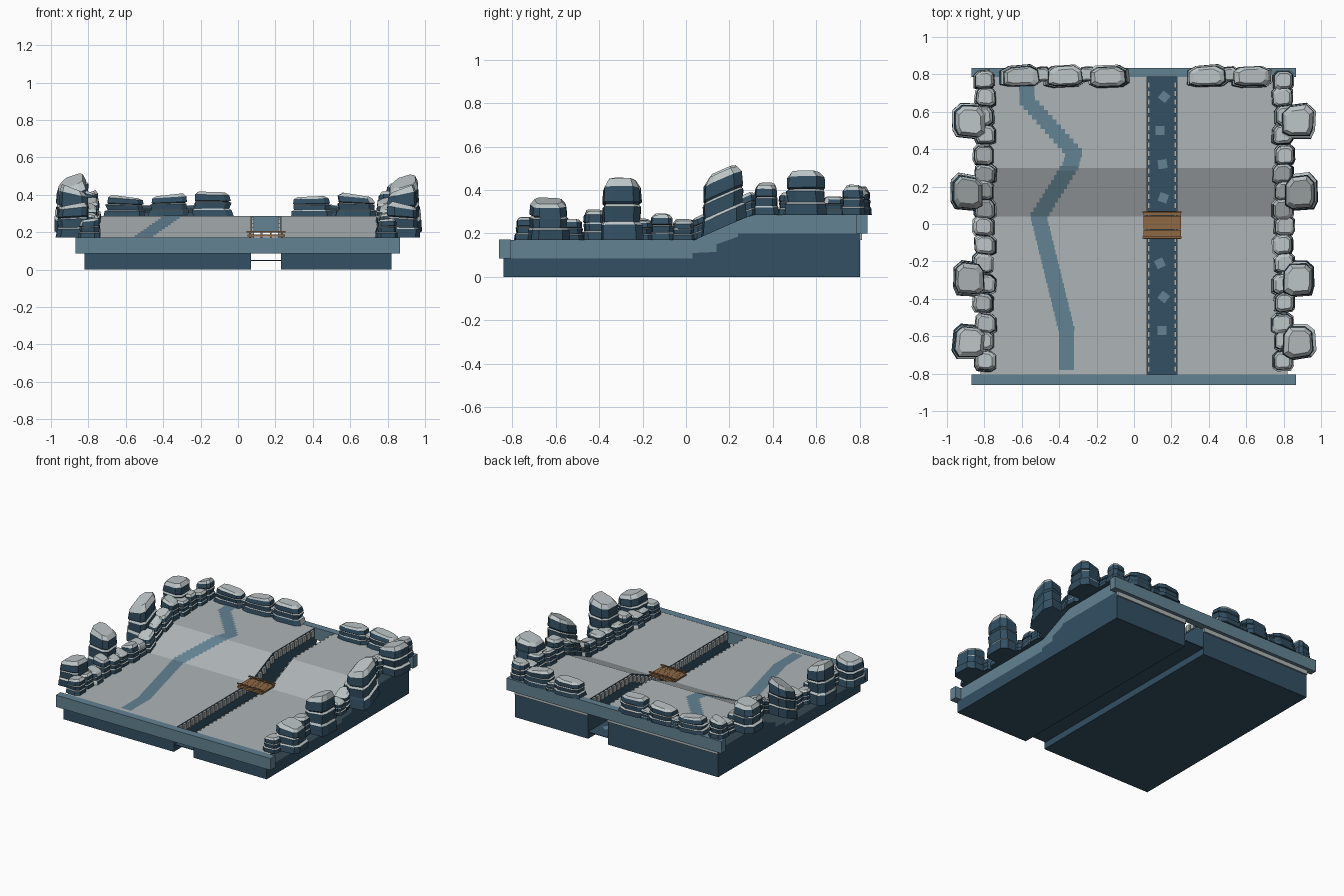
import bpy, bmesh, math, random
from mathutils import Vector

if "Cube" in bpy.data.objects:
    bpy.data.objects.remove(bpy.data.objects["Cube"])

random.seed(4)


def material(name, rgb):
    m = bpy.data.materials.new(name)
    m.diffuse_color = (*rgb, 1)
    m.use_nodes = True
    m.node_tree.nodes["Principled BSDF"].inputs["Base Color"].default_value = m.diffuse_color
    return m


GREY = material("pale stone", (0.42, 0.46, 0.47))
CAP = material("light rock", (0.50, 0.55, 0.56))
MID = material("slate blue", (0.125, 0.225, 0.29))
DARK = material("deep blue", (0.033, 0.08, 0.125))
WOOD = material("brown wood", (0.27, 0.14, 0.06))


def ground(y):
    """Height of the floor: low front, ramp, high back."""
    return 0.17 + 0.115 * min(1, max(0, (y - 0.04) / 0.26))


def finish(name, bm, mats, rule=None):
    bmesh.ops.recalc_face_normals(bm, faces=bm.faces)
    bm.normal_update()
    if rule:
        for f in bm.faces:
            f.material_index = rule(f)
    me = bpy.data.meshes.new(name)
    bm.to_mesh(me)
    bm.free()
    for m in mats:
        me.materials.append(m)
    ob = bpy.data.objects.new(name, me)
    bpy.context.collection.objects.link(ob)
    return ob


def add_box(bm, x0, x1, y0, y1, z0, z1):
    vs = bmesh.ops.create_cube(bm, size=1)["verts"]
    for v in vs:
        v.co = Vector(((x0 + x1) / 2 + v.co.x * (x1 - x0),
                       (y0 + y1) / 2 + v.co.y * (y1 - y0),
                       (z0 + z1) / 2 + v.co.z * (z1 - z0)))


def boxes(name, dims, mat):
    bm = bmesh.new()
    for d in dims:
        add_box(bm, *d)
    return finish(name, bm, [mat])


def prism(name, profile, x0, x1, mats, rule=None):
    """Extrude a side profile of (y, z) points along x."""
    bm = bmesh.new()
    a = [bm.verts.new((x0, y, z)) for y, z in profile]
    b = [bm.verts.new((x1, y, z)) for y, z in profile]
    n = len(profile)
    bm.faces.new(a)
    bm.faces.new(b[::-1])
    for i in range(n):
        bm.faces.new((a[i], b[i], b[(i + 1) % n], a[(i + 1) % n]))
    return finish(name, bm, mats, rule)


# Stepped foundation and the floor resting on it, both split by the channel
steps = [(-0.84, 0.085), (0.03, 0.085), (0.03, 0.11), (0.14, 0.115),
         (0.14, 0.15), (0.24, 0.185), (0.24, 0.20), (0.80, 0.20)]
floor_top = [(0.80, 0.285), (0.30, 0.285), (0.04, 0.17), (-0.84, 0.17)]


def floor_rule(f):
    if f.normal.z > 0.5:
        return 0
    x = f.calc_center_median().x
    return 2 if abs(f.normal.x) > 0.5 and 0 < x < 0.3 else 1


for side, x0, x1 in (("left", -0.82, 0.07), ("right", 0.23, 0.82)):
    prism(side + "_foundation", [(-0.84, 0), *steps, (0.80, 0)], x0, x1, [DARK])
    prism(side + "_floor", steps + floor_top, x0, x1, [GREY, MID, DARK], floor_rule)

# Front and back rims, with a pale ledge under the back one
boxes("front_rim", [(-0.87, 0.865, -0.86, -0.805, 0.085, 0.171)], MID)
boxes("back_rim", [(-0.87, 0.865, 0.785, 0.835, 0.20, 0.287)], MID)
boxes("back_ledge", [(-0.82, 0.07, 0.80, 0.81, 0.17, 0.20),
                     (0.23, 0.82, 0.80, 0.81, 0.17, 0.20)], GREY)

# Water in the channel and drifting square ripples
boxes("water", [(0.07, 0.23, -0.83, 0.80, 0.047, 0.051)], DARK)
bm = bmesh.new()
for i, y in enumerate((-0.57, -0.39, -0.21, 0.14, 0.32, 0.50, 0.68)):
    t = math.radians(45 + (0, 52, 27, 70, 8)[i % 5])
    x = 0.15 + 0.012 * math.sin(i * 2.3)
    bm.faces.new([bm.verts.new((x + 0.034 * math.cos(t + k * math.pi / 2),
                                y + 0.034 * math.sin(t + k * math.pi / 2), 0.054))
                  for k in range(4)])
finish("ripples", bm, [MID])

# Short stones lining both banks
bank = []
for i in range(34):
    y = -0.79 + i * 0.046
    for x in (0.072, 0.214):
        z = ground(y)
        bank.append((x, x + 0.014, y, y + 0.032, z - 0.05, z - 0.004))
boxes("bank_stones", bank, GREY)

# Winding path made of stepped rows that follow the floor
route = [(-0.36, -0.78), (-0.36, -0.57), (-0.51, 0.04), (-0.34, 0.31),
         (-0.32, 0.38), (-0.57, 0.66), (-0.575, 0.76)]
bm = bmesh.new()
for (xa, ya), (xb, yb) in zip(route, route[1:]):
    n = max(2, round((yb - ya) / 0.025))
    for i in range(n):
        y0, y1 = ya + (yb - ya) * i / n, ya + (yb - ya) * (i + 1) / n
        xc = xa + (xb - xa) * (i + 0.5) / n
        h = 0.04 + 0.016 * abs((xb - xa) / (yb - ya))
        bm.faces.new([bm.verts.new((xc + sx * h, y, ground(y) + 0.003))
                      for sx, y in ((-1, y0), (1, y0), (1, y1), (-1, y1))])
finish("path", bm, [MID])

# Plank bridge with low posts and rails
parts = [(0.05, 0.25, -0.08 + i * 0.025, -0.056 + i * 0.025, 0.176, 0.188) for i in range(6)]
for y in (-0.078, 0.058):
    parts.append((0.045, 0.255, y, y + 0.01, 0.198, 0.205))
    parts += [(x, x + 0.01, y, y + 0.01, 0.17, 0.206) for x in (0.06, 0.12, 0.17, 0.23)]
boxes("bridge", parts, WOOD)


# Layered rocks: an irregular outline lofted through stepped ledges
LEDGES = [(0, 1.0), (0.26, 0.97), (0.31, 0.86), (0.56, 0.90), (0.60, 0.80),
          (0.64, 0.88), (0.88, 0.84), (1.0, 0.64)]
OUTLINE = [(-1, -0.75), (-0.55, -1), (0.75, -0.9), (1, -0.5), (0.95, 0.6),
           (0.5, 1), (-0.6, 0.9), (-1, 0.45)]


def add_rock(bm, x, y, rx, ry, height, mirror=1):
    tilt = random.uniform(-0.12, 0.12)
    shape = [(px * random.uniform(0.88, 1.0), py * random.uniform(0.88, 1.0)) for px, py in OUTLINE]
    rings = []
    for h, s in LEDGES:
        ox, oy = random.uniform(-0.05, 0.05), random.uniform(-0.05, 0.05)
        ring = []
        for px, py in shape:
            vy = y + ry * (py * s + oy)
            vz = ground(vy) + height * h * (1 + tilt * px * h)
            ring.append(bm.verts.new((mirror * (x + rx * (px * s + ox)), vy, vz)))
        rings.append(ring)
    for j, (a, b) in enumerate(zip(rings, rings[1:])):
        for i in range(8):
            k = (i + 1) % 8
            f = bm.faces.new((a[i], a[k], b[k], b[i]))
            f.tag = j == 0
    bm.faces.new(rings[0][::-1])
    bm.faces.new(rings[-1])


def rock_rule(f):
    if f.normal.z > 0.3:
        return 0
    return 2 if f.tag or f.normal.z < -0.1 else 1


# x, y, half width, half depth, height
big = [(0.88, -0.63, 0.095, 0.105, 0.18), (0.88, -0.29, 0.095, 0.105, 0.265),
       (0.89, 0.17, 0.095, 0.11, 0.245), (0.88, 0.55, 0.1, 0.105, 0.19)]
small = [(-0.73, 0.10), (-0.62, 0.09), (-0.53, 0.09), (-0.42, 0.13), (-0.32, 0.10),
         (-0.21, 0.09), (-0.11, 0.11), (-0.01, 0.09), (0.08, 0.10), (0.18, 0.11),
         (0.27, 0.10), (0.37, 0.135), (0.48, 0.10), (0.58, 0.11), (0.68, 0.08)]
for side, s in (("left", -1), ("right", 1)):
    bm = bmesh.new()
    for r in big:
        add_rock(bm, *r, s)
    for i, (y, h) in enumerate(small):
        add_rock(bm, 0.795 + 0.012 * (i % 2), y, 0.062, 0.062, h, s)
    finish(side + "_rocks", bm, [CAP, MID, DARK], rock_rule)

# Low rocks along the back rim, leaving the channel open
bm = bmesh.new()
for i, x in enumerate((-0.605, -0.37, -0.14, 0.39, 0.63)):
    add_rock(bm, x, 0.79, 0.115, 0.065, (0.105, 0.115, 0.13, 0.105, 0.115)[i])
for x in (-0.49, -0.25, 0.51):
    add_rock(bm, x, 0.80, 0.05, 0.045, 0.06)
for x in (-0.80, 0.80):
    add_rock(bm, x, 0.77, 0.06, 0.06, 0.125)
finish("back_rocks", bm, [CAP, MID, DARK], rock_rule)
